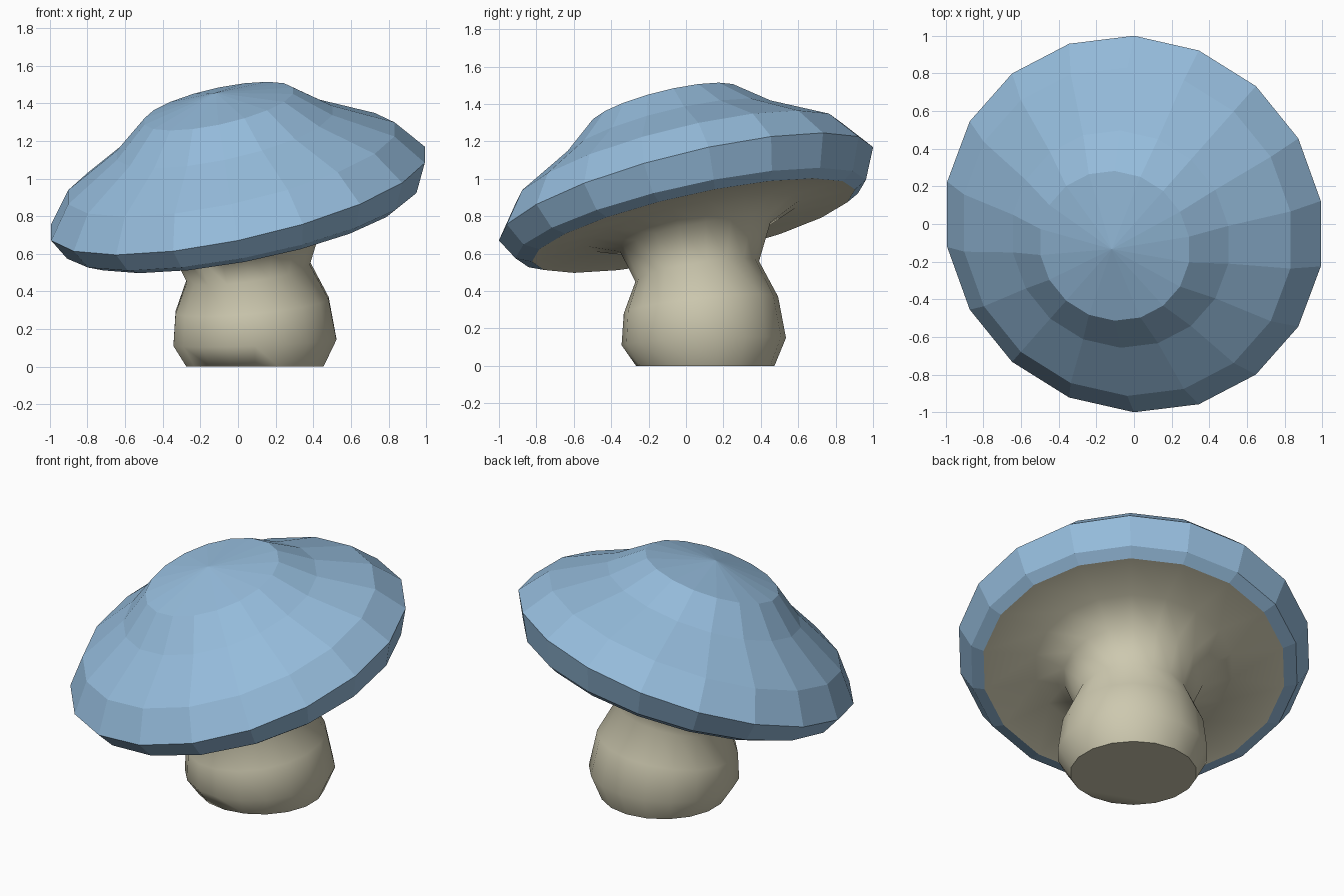
import bpy, bmesh, math
from mathutils import Matrix, Vector

if "Cube" in bpy.data.objects:
    bpy.data.objects.remove(bpy.data.objects["Cube"])

SIDES = 18
TILT_X, TILT_Y = math.radians(14), math.radians(-12.1)


def material(name, rgb):
    m = bpy.data.materials.new(name)
    m.diffuse_color = (*rgb, 1)
    m.use_nodes = True
    m.node_tree.nodes["Principled BSDF"].inputs["Base Color"].default_value = m.diffuse_color
    return m


def tilt(t):
    return Matrix.Rotation(t * TILT_X, 3, 'X') @ Matrix.Rotation(t * TILT_Y, 3, 'Y')


def loft(name, rings, mat, top=None, close_bottom=False):
    """Skin tilted circles (centre, radius, tilt factor), listed top to bottom."""
    bm = bmesh.new()
    loops = []
    for centre, r, t in rings:
        rot = tilt(t)
        loop = []
        for i in range(SIDES):
            a = math.radians(10) + math.tau * i / SIDES
            loop.append(bm.verts.new(Vector(centre) + rot @ Vector((r * math.cos(a), r * math.sin(a), 0))))
        loops.append(loop)
    for a, b in zip(loops, loops[1:]):
        for i in range(SIDES):
            j = (i + 1) % SIDES
            bm.faces.new((a[i], b[i], b[j], a[j]))
    if top is not None:
        tip = bm.verts.new(top)
        for i in range(SIDES):
            bm.faces.new((tip, loops[0][i], loops[0][(i + 1) % SIDES]))
    if close_bottom:
        bm.faces.new(loops[-1][::-1])
    me = bpy.data.meshes.new(name)
    bm.to_mesh(me)
    bm.free()
    me.materials.append(mat)
    ob = bpy.data.objects.new(name, me)
    bpy.context.collection.objects.link(ob)
    return ob


blue = material("cap blue", (0.30, 0.50, 0.71))
beige = material("stem beige", (0.61, 0.58, 0.43))

# Cap: faceted dome on a tilted axis, with a rolled lower rim
axis_base = Vector((0, 0, 0.92))
axis = tilt(1) @ Vector((0, 0, 1))
dome = [(axis_base + axis * h, r, 1) for r, h in
        [(0.41, 0.49), (0.595, 0.34), (0.90, 0.17), (1.031, 0)]]
rim_low = ((0.035, 0.04, 0.75), 0.885, 0.9)
loft("cap", dome + [((0.02, 0.025, 0.785), 0.96, 0.9), rim_low], blue,
     top=axis_base + axis * 0.565)

# Stem: underside of the cap, flare, neck and bulging foot in one smooth skin
stem = loft("stem", [
    rim_low,
    ((0.037, 0.042, 0.762), 0.58, 0.88),
    ((0.045, 0.05, 0.69), 0.41, 0.8),
    ((0.055, 0.06, 0.505), 0.335, 0.67),
    ((0.075, 0.08, 0.325), 0.415, 0.44),
    ((0.09, 0.095, 0.13), 0.44, 0.18),
    ((0.09, 0.103, 0.0), 0.37, 0),
], beige, close_bottom=True)

bpy.ops.object.select_all(action='DESELECT')
stem.select_set(True)
bpy.context.view_layer.objects.active = stem
bpy.ops.object.shade_smooth_by_angle(angle=math.radians(55))
